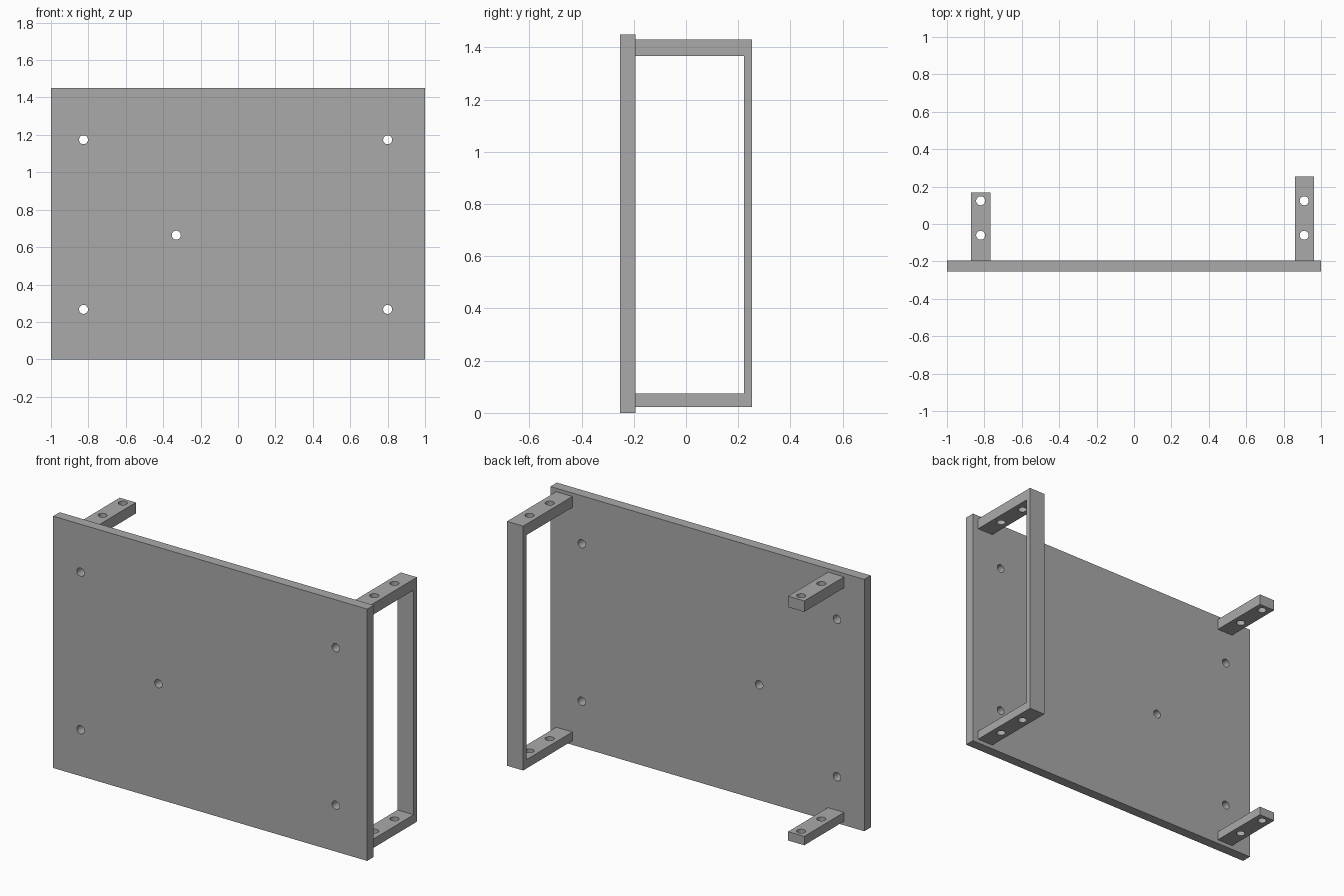
import bpy
import bmesh
import math
from mathutils import Matrix

cube = bpy.data.objects.get("Cube")
if cube:
    bpy.data.objects.remove(cube, do_unlink=True)

GREY = (0.4, 0.4, 0.4, 1.0)
grey = bpy.data.materials.new("plain grey")
grey.use_nodes = True
grey.diffuse_color = GREY
grey.node_tree.nodes["Principled BSDF"].inputs["Base Color"].default_value = GREY

PLATE_FRONT, PLATE_BACK, BAR_BACK = -0.253, -0.194, 0.253
BAR_INNER = 0.223
HEIGHT = 1.45
LOWER = (0.023, 0.074)   # lower arm bottom and top
UPPER = (1.367, 1.43)    # upper arm bottom and top
HOLE_RADIUS = 0.024


def add_object(name, bm):
    bmesh.ops.recalc_face_normals(bm, faces=bm.faces)
    mesh = bpy.data.meshes.new(name)
    bm.to_mesh(mesh)
    bm.free()
    mesh.materials.append(grey)
    obj = bpy.data.objects.new(name, mesh)
    bpy.context.collection.objects.link(obj)
    return obj


def extrude_profile(name, points, x0, x1):
    """Extrude a (y, z) outline along x."""
    bm = bmesh.new()
    face = bm.faces.new([bm.verts.new((x0, y, z)) for y, z in points])
    grown = bmesh.ops.extrude_face_region(bm, geom=[face])["geom"]
    verts = [v for v in grown if isinstance(v, bmesh.types.BMVert)]
    bmesh.ops.translate(bm, verts=verts, vec=(x1 - x0, 0, 0))
    return add_object(name, bm)


def rectangle(y0, y1, z0, z1):
    return [(y0, z0), (y1, z0), (y1, z1), (y0, z1)]


def drill(obj, centres, depth, turn=Matrix.Identity(4)):
    """Cut round through holes at the given centres."""
    bm = bmesh.new()
    for centre in centres:
        bmesh.ops.create_cone(bm, cap_ends=True, segments=32, depth=depth,
                              radius1=HOLE_RADIUS, radius2=HOLE_RADIUS,
                              matrix=Matrix.Translation(centre) @ turn)
    cutter = add_object("hole_cutter", bm)
    cutter.hide_render = True
    mod = obj.modifiers.new("holes", "BOOLEAN")
    mod.operation = "DIFFERENCE"
    mod.solver = "EXACT"
    mod.object = cutter
    bpy.ops.object.select_all(action="DESELECT")
    bpy.context.view_layer.objects.active = obj
    obj.select_set(True)
    bpy.ops.object.modifier_apply(modifier=mod.name)
    bpy.data.objects.remove(cutter, do_unlink=True)
    bpy.ops.object.shade_smooth_by_angle(angle=math.radians(30))


# Upright panel with four corner holes and one off-centre hole
panel = extrude_profile("panel", rectangle(PLATE_FRONT, PLATE_BACK, 0, HEIGHT), -1, 1)
panel_y = (PLATE_FRONT + PLATE_BACK) / 2
spots = [(x, panel_y, z) for x in (-0.826, 0.8) for z in (0.267, 1.174)]
spots.append((-0.33, panel_y, 0.664))
drill(panel, spots, 0.2, Matrix.Rotation(math.pi / 2, 4, "X"))


def arm_holes(x):
    return [(x, y, sum(arm) / 2) for y in (-0.06, 0.124) for arm in (LOWER, UPPER)]


# U-shaped bracket: two arms joined by an upright bar
outline = [(PLATE_BACK, LOWER[0]), (BAR_BACK, LOWER[0]), (BAR_BACK, UPPER[1]),
           (PLATE_BACK, UPPER[1]), (PLATE_BACK, UPPER[0]), (BAR_INNER, UPPER[0]),
           (BAR_INNER, LOWER[1]), (PLATE_BACK, LOWER[1])]
bracket = extrude_profile("left_bracket", outline, 0.86, 0.963)
drill(bracket, arm_holes(0.91), 0.2)

# Two short free arms
for label, arm in (("lower", LOWER), ("upper", UPPER)):
    tab = extrude_profile("right_" + label + "_arm",
                          rectangle(PLATE_BACK, 0.168, *arm), -0.871, -0.768)
    drill(tab, [p for p in arm_holes(-0.82) if arm[0] < p[2] < arm[1]], 0.2)
